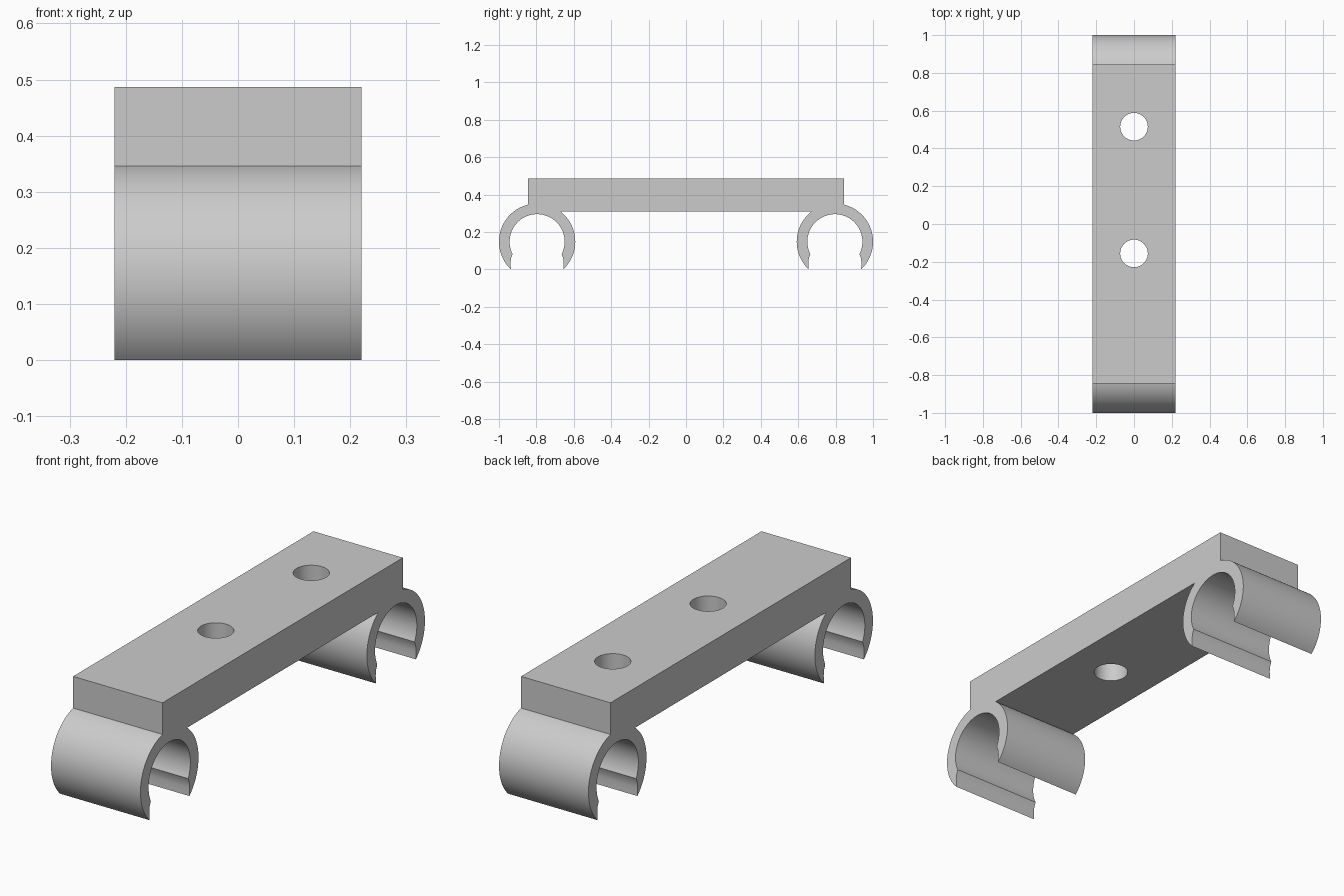
import bpy
import bmesh
import math

cube = bpy.data.objects.get("Cube")
if cube:
    bpy.data.objects.remove(cube, do_unlink=True)

HALF_WIDTH = 0.22
PLATE_TOP, PLATE_BOTTOM, PLATE_END = 0.487, 0.31, 0.845
CLIP_Y, CLIP_Z, R_OUT, R_IN = 0.796, 0.148, 0.204, 0.147

grey = bpy.data.materials.new("light grey")
grey.use_nodes = True
colour = (0.6, 0.6, 0.6, 1)
grey.diffuse_color = colour
grey.node_tree.nodes["Principled BSDF"].inputs["Base Color"].default_value = colour


def arc(radius, start, end, steps):
    """Points on a clip circle, angles in degrees."""
    angles = [math.radians(start + (end - start) * i / steps) for i in range(steps + 1)]
    return [(CLIP_Y + radius * math.cos(a), CLIP_Z + radius * math.sin(a)) for a in angles]


# Half of the side profile: plate end, open clip ring with flared lips, plate underside
tip = math.degrees(math.asin(CLIP_Z / R_OUT))
join_end = math.degrees(math.acos((PLATE_END - CLIP_Y) / R_OUT))
join_under = 180 - math.degrees(math.asin((PLATE_BOTTOM - CLIP_Z) / R_OUT))
flare = [(0.139, -0.087), (0.142, -0.112)]

half = [(PLATE_END, PLATE_TOP)]
half += arc(R_OUT, join_end, -tip, 40)
half += [(CLIP_Y + y, CLIP_Z + z) for y, z in reversed(flare)]
half += arc(R_IN, -27, 207, 64)
half += [(CLIP_Y - y, CLIP_Z + z) for y, z in flare]
half += arc(R_OUT, 180 + tip, join_under, 32)
profile = half + [(-y, z) for y, z in reversed(half)]

# Extrude the profile across the width
bm = bmesh.new()
face = bm.faces.new([bm.verts.new((-HALF_WIDTH, y, z)) for y, z in profile])
side = bmesh.ops.extrude_face_region(bm, geom=[face])
moved = [v for v in side["geom"] if isinstance(v, bmesh.types.BMVert)]
bmesh.ops.translate(bm, verts=moved, vec=(2 * HALF_WIDTH, 0, 0))
bmesh.ops.recalc_face_normals(bm, faces=bm.faces)
mesh = bpy.data.meshes.new("double_clip_bracket")
bm.to_mesh(mesh)
bm.free()
mesh.materials.append(grey)
bracket = bpy.data.objects.new("double_clip_bracket", mesh)
bpy.context.collection.objects.link(bracket)

# Two screw holes through the plate
for y in (0.515, -0.156):
    bpy.ops.mesh.primitive_cylinder_add(vertices=64, radius=0.073, depth=0.4,
                                        location=(0, y, 0.4))
    cutter = bpy.context.object
    cutter.name = "screw_hole_cutter"
    cutter.hide_render = True
    cutter.data.materials.append(grey)
    cut = bracket.modifiers.new("screw_hole", "BOOLEAN")
    cut.operation = "DIFFERENCE"
    cut.solver = "EXACT"
    cut.object = cutter
    bpy.context.view_layer.objects.active = bracket
    bpy.ops.object.modifier_apply(modifier=cut.name)
    bpy.data.objects.remove(cutter, do_unlink=True)

# Smooth the curved walls, keep the corners crisp
bpy.ops.object.select_all(action="DESELECT")
bracket.select_set(True)
bpy.context.view_layer.objects.active = bracket
bpy.ops.object.shade_smooth_by_angle(angle=math.radians(25))
